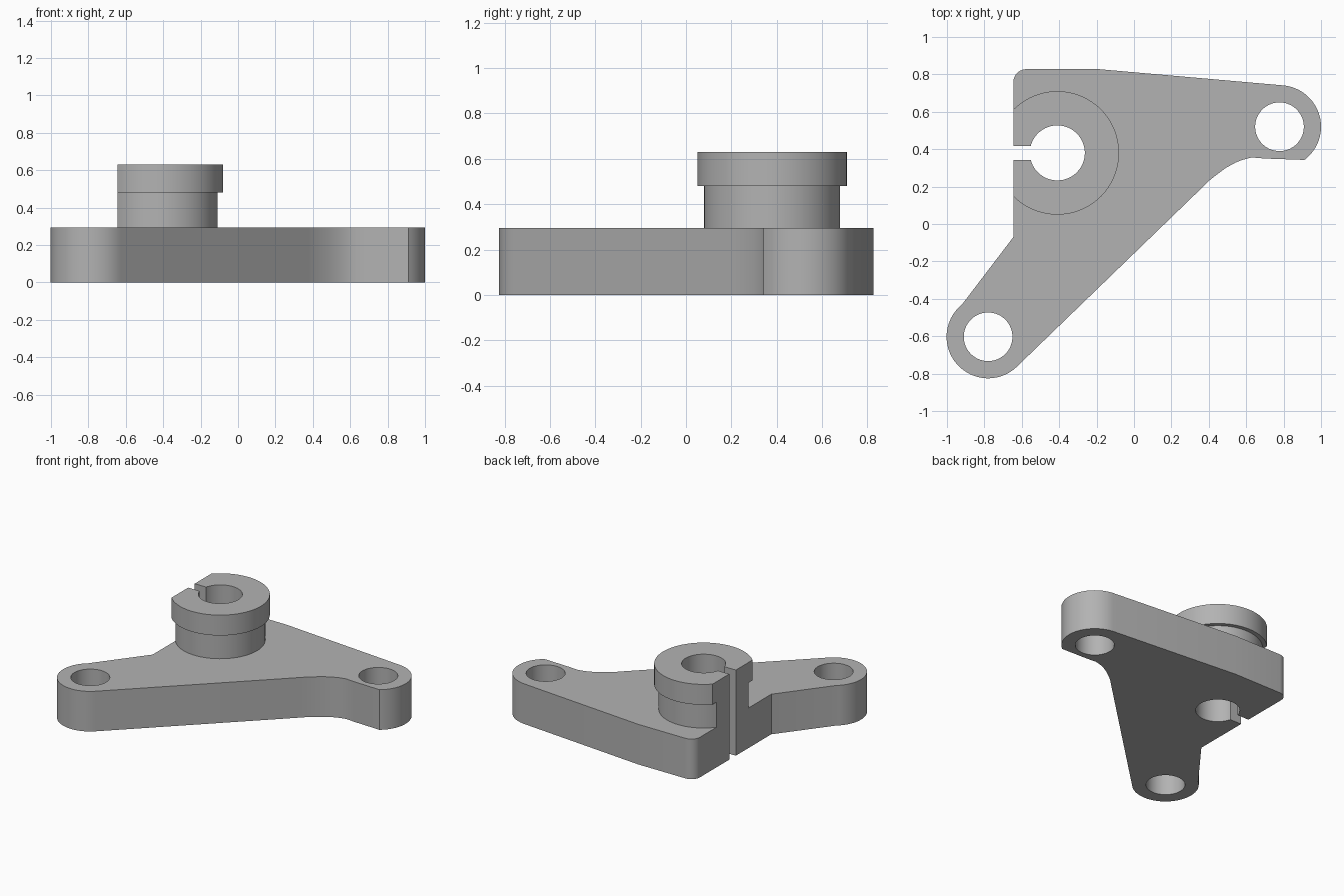
import bpy, bmesh
from math import radians, cos, sin

if "Cube" in bpy.data.objects:
    bpy.data.objects.remove(bpy.data.objects["Cube"])

GREY = (0.45, 0.45, 0.45, 1)
mat = bpy.data.materials.new("plain grey")
mat.use_nodes = True
mat.diffuse_color = GREY
mat.node_tree.nodes["Principled BSDF"].inputs["Base Color"].default_value = GREY

PLATE_TOP, NECK_TOP, BOSS_TOP = 0.295, 0.48, 0.63
FLAT_X = -0.645
BOSS = (-0.41, 0.38)
LUGS = [(-0.78, -0.603), (0.778, 0.52)]
LUG_R, HOLE_R = 0.222, 0.13


def arc(center, r, a0, a1, n=24):
    """Points along an arc, angles in degrees."""
    angles = [radians(a0 + (a1 - a0) * i / n) for i in range(n + 1)]
    return [(center[0] + r * cos(a), center[1] + r * sin(a)) for a in angles]


def prism(name, outline, z0, z1):
    """Extrude a closed outline between two heights."""
    bm = bmesh.new()
    face = bm.faces.new([bm.verts.new((x, y, z0)) for x, y in outline])
    top = bmesh.ops.extrude_face_region(bm, geom=[face])["geom"]
    bmesh.ops.translate(bm, vec=(0, 0, z1 - z0),
                        verts=[v for v in top if isinstance(v, bmesh.types.BMVert)])
    bmesh.ops.recalc_face_normals(bm, faces=bm.faces)
    mesh = bpy.data.meshes.new(name)
    bm.to_mesh(mesh)
    bm.free()
    mesh.materials.append(mat)
    obj = bpy.data.objects.new(name, mesh)
    bpy.context.collection.objects.link(obj)
    return obj


def cylinder(name, center, r, z0, z1):
    return prism(name, arc(center, r, 0, 360, 96)[:-1], z0, z1)


def box(name, x0, x1, y0, y1, z0, z1):
    return prism(name, [(x0, y0), (x1, y0), (x1, y1), (x0, y1)], z0, z1)


def combine(target, tool, operation):
    """Apply a boolean and discard the tool."""
    mod = target.modifiers.new(operation.lower(), "BOOLEAN")
    mod.operation, mod.solver, mod.object = operation, "EXACT", tool
    bpy.context.view_layer.objects.active = target
    bpy.ops.object.modifier_apply(modifier=mod.name)
    bpy.data.objects.remove(tool)


# Two-armed base plate with round lugs and one filleted inner corner
outline = [(FLAT_X, -0.07)]
outline += arc(LUGS[0], LUG_R, 129, 314, 40)
outline += [(0.37, 0.20), (0.40, 0.23), (0.44, 0.262), (0.49, 0.299),
            (0.54, 0.327), (0.58, 0.343), (0.63, 0.356), (0.70, 0.35)]
outline += arc(LUGS[1], LUG_R, -53, 84, 32)
outline += [(-0.19, 0.828)]
outline += arc((FLAT_X + 0.07, 0.758), 0.07, 90, 180, 10)
bracket = prism("bracket", outline, 0, PLATE_TOP)

# Stepped boss, trimmed flush with the plate's flat side
boss = cylinder("boss_neck", BOSS, 0.30, PLATE_TOP - 0.1, NECK_TOP + 0.05)
combine(boss, cylinder("boss_collar", BOSS, 0.33, NECK_TOP, BOSS_TOP), "UNION")
combine(boss, box("trim", -1, FLAT_X, -0.2, 1, 0, 1), "DIFFERENCE")
combine(bracket, boss, "UNION")

# Clamp bore, slot and bolt holes
combine(bracket, cylinder("bore", BOSS, 0.147, -0.1, 1), "DIFFERENCE")
combine(bracket, box("slot", -1, BOSS[0], 0.342, 0.418, -0.1, 1), "DIFFERENCE")
for lug in LUGS:
    combine(bracket, cylinder("bolt_hole", lug, HOLE_R, -0.1, 1), "DIFFERENCE")

# Smooth round walls, keeping the rims sharp
bpy.ops.object.select_all(action="DESELECT")
bracket.select_set(True)
bpy.context.view_layer.objects.active = bracket
bpy.ops.object.shade_smooth_by_angle(angle=radians(25))
